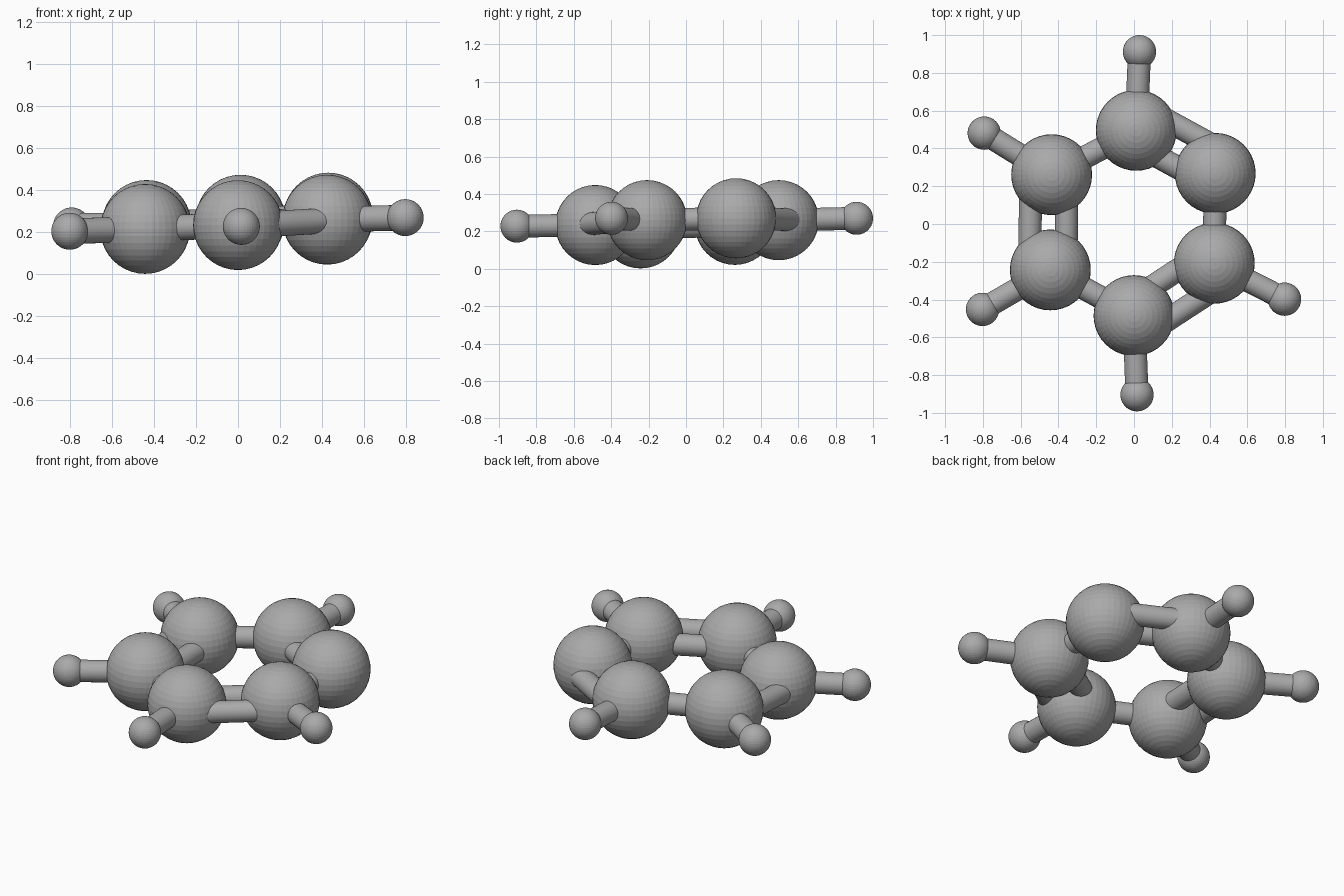
import bpy
from mathutils import Vector

cube = bpy.data.objects.get("Cube")
if cube:
    bpy.data.objects.remove(cube, do_unlink=True)

# One plain grey for the whole model
grey = bpy.data.materials.new("plain_grey")
grey.use_nodes = True
grey.diffuse_color = (0.4, 0.4, 0.4, 1)
grey.node_tree.nodes["Principled BSDF"].inputs["Base Color"].default_value = grey.diffuse_color

LARGE_R, SMALL_R, ROD_R = 0.214, 0.088, 0.061
ROD_SPACING = 0.096


def finish(name):
    obj = bpy.context.object
    obj.name = name
    obj.data.materials.append(grey)
    return obj


def ball(name, centre, radius):
    bpy.ops.mesh.primitive_uv_sphere_add(segments=40, ring_count=20, radius=radius, location=centre)
    finish(name)


def rod(name, start, end, offset=0.0):
    """Cylinder between two points, moved sideways (outward) by offset."""
    axis = end - start
    side = axis.cross(Vector((0, 0, 1))).normalized()
    bpy.ops.mesh.primitive_cylinder_add(
        vertices=32, radius=ROD_R, depth=axis.length,
        location=(start + end) / 2 + side * offset)
    obj = finish(name)
    obj.rotation_euler = axis.to_track_quat("Z", "Y").to_euler()
    bpy.ops.object.shade_smooth_by_angle()


# Ring of large balls, counter-clockwise from the front
ring = [Vector(p) for p in (
    (0.00, -0.485, 0.234), (0.425, -0.208, 0.26), (0.43, 0.268, 0.27),
    (0.012, 0.496, 0.26), (-0.436, 0.261, 0.235), (-0.443, -0.243, 0.216))]
# Small outer balls, keyed by the ring ball that carries them
outer = {
    0: (0.016, -0.904, 0.228), 1: (0.797, -0.398, 0.27), 3: (0.029, 0.912, 0.27),
    4: (-0.793, 0.481, 0.23), 5: (-0.802, -0.452, 0.205)}
# Outward shift of each pair of parallel rods
double_shift = {0: 0.02, 2: 0.028, 4: 0.014}

for i, centre in enumerate(ring):
    ball(f"ring_ball_{i}", centre, LARGE_R)
    following = ring[(i + 1) % len(ring)]
    if i in double_shift:
        for label, sign in (("outer", 1), ("inner", -1)):
            rod(f"{label}_rod_{i}", centre, following, double_shift[i] + sign * ROD_SPACING)
    else:
        rod(f"single_rod_{i}", centre, following)

for i, point in outer.items():
    ball(f"small_ball_{i}", point, SMALL_R)
    rod(f"spoke_rod_{i}", ring[i], Vector(point))
